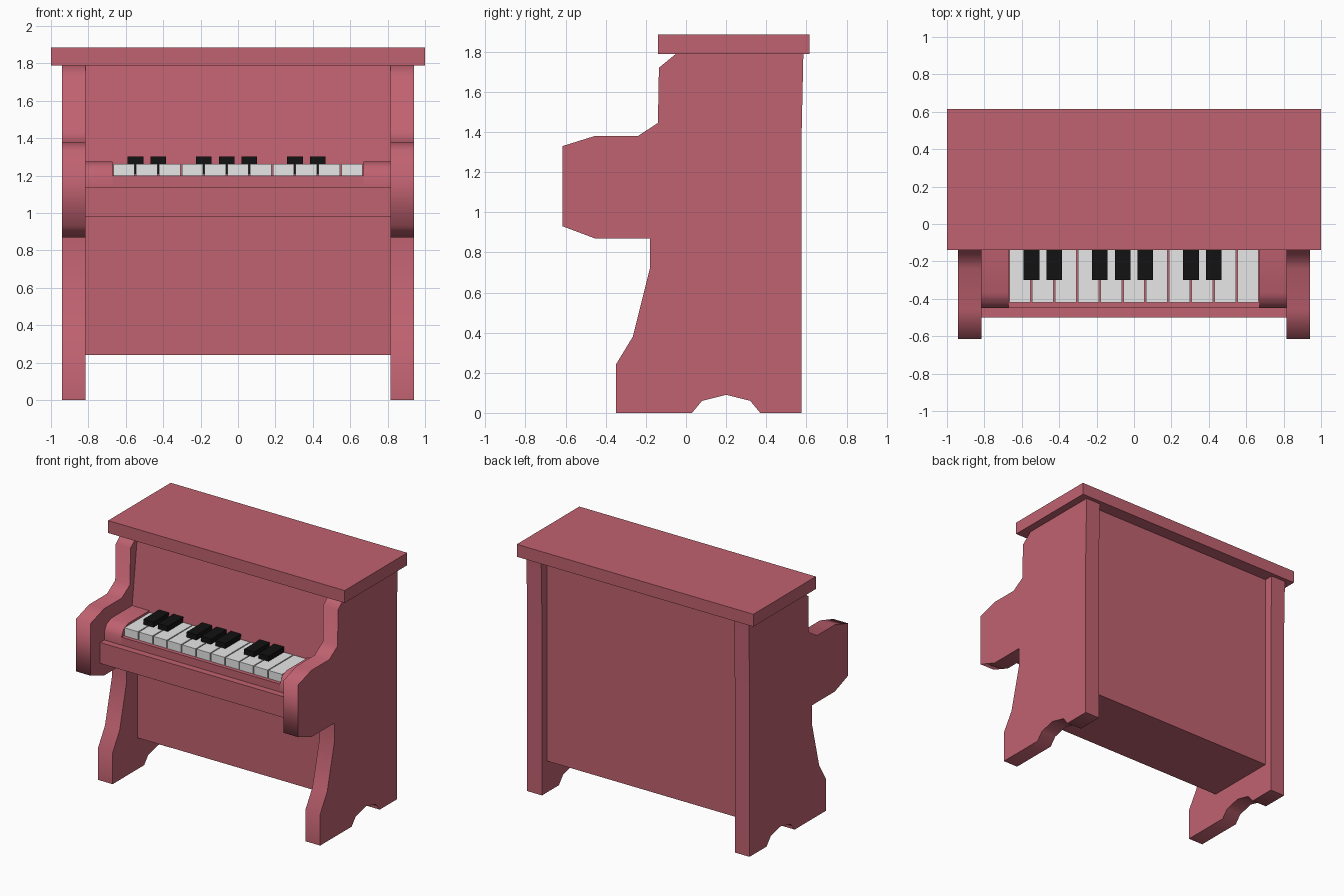
import bpy, bmesh, math

cube = bpy.data.objects.get("Cube")
if cube:
    bpy.data.objects.remove(cube, do_unlink=True)


def material(name, rgb):
    mat = bpy.data.materials.new(name)
    mat.use_nodes = True
    mat.diffuse_color = (*rgb, 1)
    mat.node_tree.nodes["Principled BSDF"].inputs["Base Color"].default_value = (*rgb, 1)
    return mat


rose = material("rose_paint", (0.525, 0.122, 0.163))
white = material("key_white", (0.8, 0.8, 0.8))
black = material("key_black", (0.006, 0.006, 0.006))


def extrude_profile(name, profile, x0, x1, mat, smooth=None):
    """Sweep a (y, z) outline along x from x0 to x1."""
    bm = bmesh.new()
    face = bm.faces.new([bm.verts.new((x0, y, z)) for y, z in profile])
    result = bmesh.ops.extrude_face_region(bm, geom=[face])
    moved = [g for g in result["geom"] if isinstance(g, bmesh.types.BMVert)]
    bmesh.ops.translate(bm, verts=moved, vec=(x1 - x0, 0, 0))
    bmesh.ops.recalc_face_normals(bm, faces=bm.faces)
    mesh = bpy.data.meshes.new(name)
    bm.to_mesh(mesh)
    bm.free()
    mesh.materials.append(mat)
    obj = bpy.data.objects.new(name, mesh)
    bpy.context.collection.objects.link(obj)
    if smooth:
        bpy.ops.object.select_all(action="DESELECT")
        obj.select_set(True)
        bpy.context.view_layer.objects.active = obj
        bpy.ops.object.shade_smooth_by_angle(angle=math.radians(smooth))
    return obj


def box(name, x, y, z, mat):
    outline = [(y[0], z[0]), (y[1], z[0]), (y[1], z[1]), (y[0], z[1])]
    return extrude_profile(name, outline, x[0], x[1], mat)


INNER, OUTER, KEYS = 0.815, 0.94, 0.67

# Scrolled side panels with arms and arched feet
side = [(-0.35, 0), (-0.35, 0.24), (-0.265, 0.38), (-0.18, 0.72), (-0.18, 0.87),
        (-0.455, 0.87), (-0.615, 0.93), (-0.615, 1.33), (-0.455, 1.38), (-0.24, 1.38),
        (-0.14, 1.445), (-0.135, 1.72), (-0.05, 1.79), (0.585, 1.79), (0.575, 1.33),
        (0.575, 0), (0.37, 0), (0.32, 0.06), (0.2, 0.09), (0.08, 0.06), (0.03, 0)]
# Rounded blocks at both ends of the keyboard
cheek = [(-0.05, 1.14), (-0.45, 1.14), (-0.45, 1.2), (-0.425, 1.25),
         (-0.37, 1.275), (-0.05, 1.275)]
for label, s in (("left", 1), ("right", -1)):
    extrude_profile(label + "_side_panel", side, s * INNER, s * OUTER, rose, 75)
    extrude_profile(label + "_key_block", cheek, s * KEYS, s * INNER, rose, 75)

# Cabinet with a sloping upper front, and the lid
cabinet = [(0.515, 0.24), (0.515, 1.79), (-0.05, 1.79), (-0.115, 1.27),
           (-0.115, 1.0), (-0.05, 1.0), (-0.05, 0.24)]
extrude_profile("cabinet", cabinet, -INNER, INNER, rose)
box("lid", (-1, 1), (-0.14, 0.615), (1.79, 1.885), rose)

# Shelf and keybed
box("key_shelf", (-INNER, INNER), (-0.5, -0.05), (0.98, 1.14), rose)
box("keybed", (-KEYS, KEYS), (-0.45, -0.05), (1.14, 1.2), rose)

# White keys
COUNT = 11
pitch = 2 * KEYS / COUNT
for i in range(COUNT):
    x = -KEYS + i * pitch
    box(f"white_key_{i + 1}", (x + 0.004, x + pitch - 0.004), (-0.42, -0.11), (1.2, 1.262), white)

# Black keys sit over chosen gaps
for gap in (1, 2, 4, 5, 6, 8, 9):
    x = -KEYS + gap * pitch
    box(f"black_key_{gap}", (x - 0.042, x + 0.042), (-0.3, -0.11), (1.21, 1.302), black)
